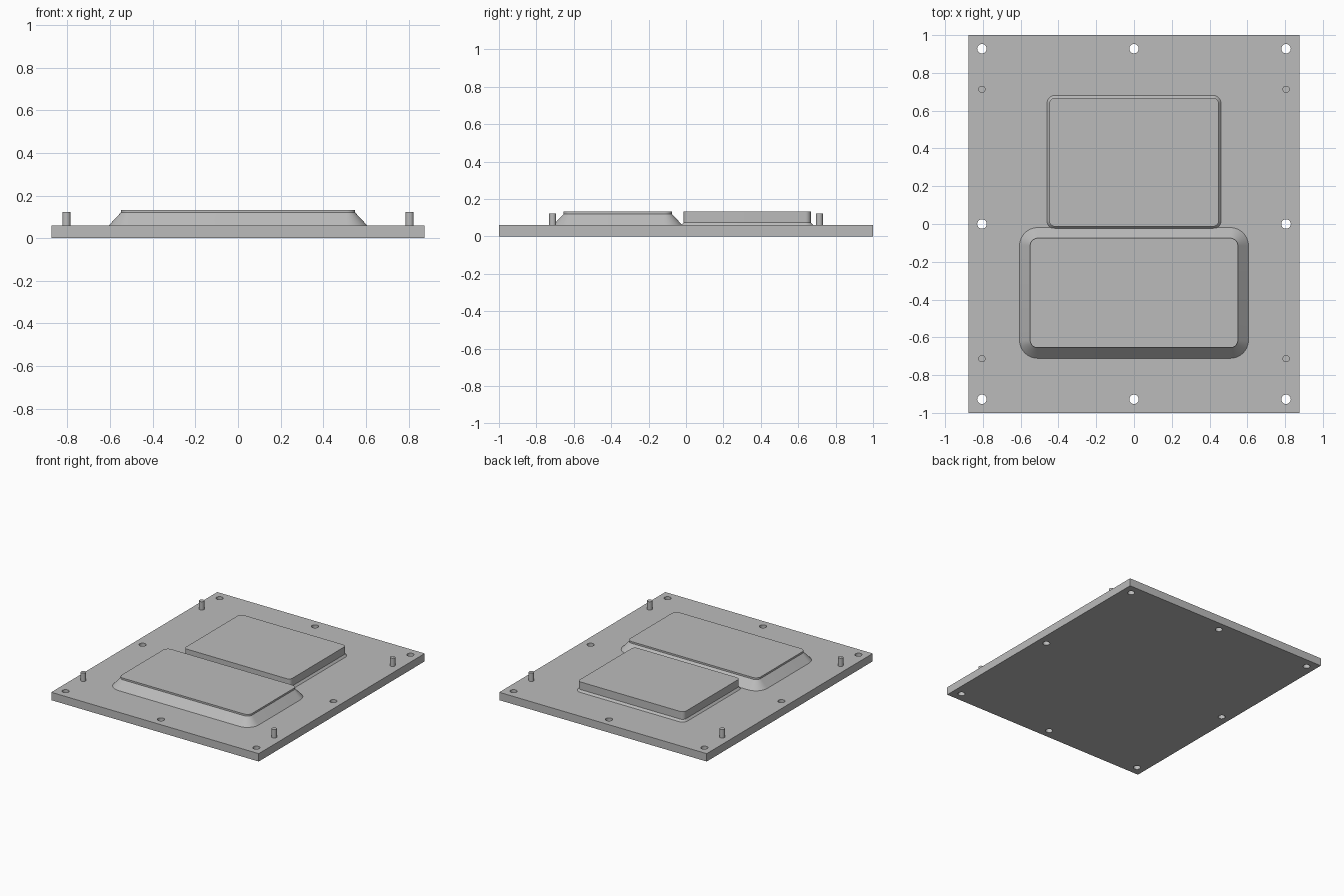
import bpy, bmesh, math

cube = bpy.data.objects.get("Cube")
if cube:
    bpy.data.objects.remove(cube, do_unlink=True)

metal = bpy.data.materials.new("light grey metal")
metal.use_nodes = True
GREY = (0.5, 0.5, 0.5, 1)
metal.diffuse_color = GREY
metal.node_tree.nodes["Principled BSDF"].inputs["Base Color"].default_value = GREY

PLATE_TOP = 0.06
PAD_TOP = 0.133


def make_object(name, bm):
    bmesh.ops.recalc_face_normals(bm, faces=bm.faces)
    mesh = bpy.data.meshes.new(name)
    bm.to_mesh(mesh)
    bm.free()
    mesh.materials.append(metal)
    obj = bpy.data.objects.new(name, mesh)
    bpy.context.collection.objects.link(obj)
    return obj


def smooth(obj):
    bpy.ops.object.select_all(action="DESELECT")
    obj.select_set(True)
    bpy.context.view_layer.objects.active = obj
    bpy.ops.object.shade_smooth_by_angle(angle=math.radians(30))


def cylinder(name, x, y, radius, z0, z1):
    bm = bmesh.new()
    bmesh.ops.create_cone(bm, cap_ends=True, segments=32, radius1=radius,
                          radius2=radius, depth=z1 - z0)
    bmesh.ops.translate(bm, verts=bm.verts, vec=(x, y, (z0 + z1) / 2))
    return make_object(name, bm)


def rounded_ring(bm, half_x, y0, y1, radius, z, steps=10):
    """Ring of vertices around a rounded rectangle."""
    cx, cy, half_y = half_x - radius, (y1 - y0) / 2 - radius, (y0 + y1) / 2
    ring = []
    for corner, (sx, sy) in enumerate([(1, 1), (-1, 1), (-1, -1), (1, -1)]):
        for i in range(steps + 1):
            a = (corner + i / steps) * math.pi / 2
            ring.append(bm.verts.new((sx * cx + radius * math.cos(a),
                                      half_y + sy * cy + radius * math.sin(a), z)))
    return ring


def raised_pad(name, half_x, y0, y1, radius, levels):
    """Loft of rounded rectangles; each level is (outward offset, height)."""
    bm = bmesh.new()
    rings = [rounded_ring(bm, half_x + d, y0 - d, y1 + d, radius + d, z)
             for d, z in levels]
    for low, high in zip(rings, rings[1:]):
        for i in range(len(low)):
            j = (i + 1) % len(low)
            bm.faces.new((low[i], low[j], high[j], high[i]))
    bm.faces.new(rings[0])
    bm.faces.new(rings[-1])
    smooth(make_object(name, bm))


# Base plate with eight through holes around the rim
bm = bmesh.new()
bmesh.ops.create_cube(bm, size=1)
bmesh.ops.scale(bm, verts=bm.verts, vec=(1.75, 2, PLATE_TOP))
bmesh.ops.translate(bm, verts=bm.verts, vec=(0, 0, PLATE_TOP / 2))
plate = make_object("base_plate", bm)
for x in (-0.805, 0, 0.805):
    for y in (-0.928, 0, 0.928):
        if x == 0 and y == 0:
            continue
        cutter = cylinder("hole_cutter", x, y, 0.025, -0.1, 0.2)
        cutter.hide_render = True
        bpy.context.view_layer.objects.active = plate
        mod = plate.modifiers.new("hole", "BOOLEAN")
        mod.operation = "DIFFERENCE"
        mod.solver = "EXACT"
        mod.object = cutter
        bpy.ops.object.modifier_apply(modifier=mod.name)
        bpy.data.objects.remove(cutter, do_unlink=True)
smooth(plate)

# Front pad: wide sloping skirt with a short vertical rim
raised_pad("front_pad", 0.55, -0.655, -0.075, 0.04,
           [(0.056, PLATE_TOP), (0, 0.12), (0, PAD_TOP)])

# Back pad: tall vertical walls with a narrow flared foot
raised_pad("back_pad", 0.448, -0.013, 0.668, 0.03,
           [(0.013, PLATE_TOP), (0, 0.075), (0, PAD_TOP)])

# Four locating pins
for side, x in (("left", 0.805), ("right", -0.805)):
    for end, y in (("front", -0.713), ("back", 0.713)):
        smooth(cylinder(f"{end}_{side}_pin", x, y, 0.019, PLATE_TOP, 0.123))
